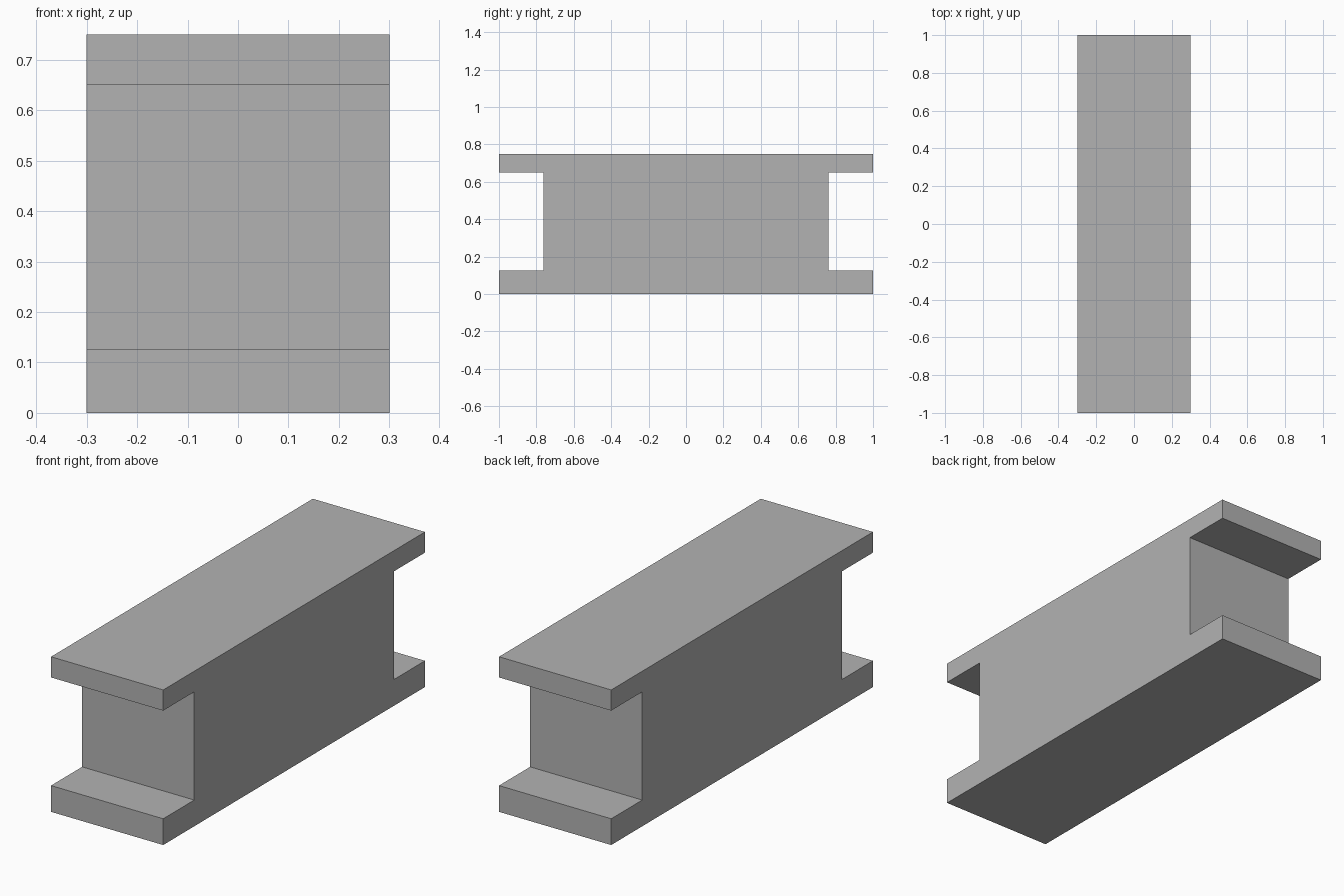
import bpy
import bmesh

cube = bpy.data.objects.get("Cube")
if cube:
    bpy.data.objects.remove(cube, do_unlink=True)

# Single plain grey
grey = bpy.data.materials.new("plain_grey")
grey.use_nodes = True
colour = (0.45, 0.45, 0.45, 1.0)
grey.diffuse_color = colour
grey.node_tree.nodes["Principled BSDF"].inputs["Base Color"].default_value = colour

# Sizes of the I-shaped section
HALF_WIDTH = 0.30
HALF_LENGTH = 1.0
WEB_HALF = 0.763
BASE_TOP = 0.127
CAP_BOTTOM = 0.65
HEIGHT = 0.75

# Half outline in (y, z), mirrored to close the section
half = [(HALF_LENGTH, 0), (HALF_LENGTH, BASE_TOP), (WEB_HALF, BASE_TOP),
        (WEB_HALF, CAP_BOTTOM), (HALF_LENGTH, CAP_BOTTOM), (HALF_LENGTH, HEIGHT)]
outline = half + [(-y, z) for y, z in reversed(half)]

# Extrude the section across x
bm = bmesh.new()
face = bm.faces.new([bm.verts.new((-HALF_WIDTH, y, z)) for y, z in outline])
result = bmesh.ops.extrude_face_region(bm, geom=[face], use_keep_orig=True)
moved = [v for v in result["geom"] if isinstance(v, bmesh.types.BMVert)]
bmesh.ops.translate(bm, verts=moved, vec=(2 * HALF_WIDTH, 0, 0))
bmesh.ops.recalc_face_normals(bm, faces=bm.faces)

mesh = bpy.data.meshes.new("i_shaped_block")
bm.to_mesh(mesh)
bm.free()
mesh.materials.append(grey)
block = bpy.data.objects.new("i_shaped_block", mesh)
bpy.context.collection.objects.link(block)
